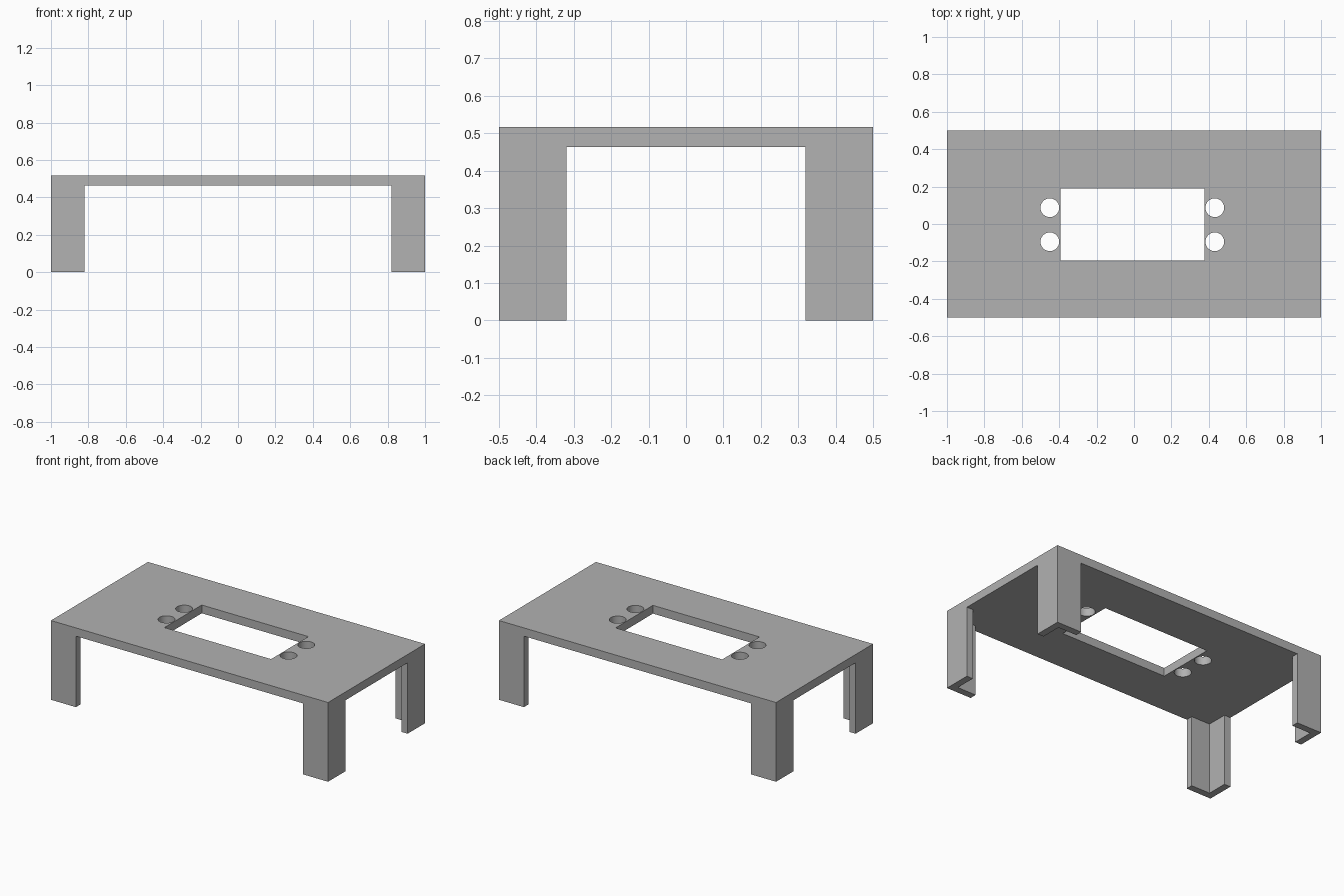
import bpy

# Remove the default cube only
if "Cube" in bpy.data.objects:
    bpy.data.objects.remove(bpy.data.objects["Cube"], do_unlink=True)

HALF_X, HALF_Y = 1.0, 0.5
TOP, UNDER = 0.517, 0.463
LEG, WALL = 0.18, 0.045

# Single grey material
grey = bpy.data.materials.new("plain grey")
grey.use_nodes = True
colour = (0.445, 0.445, 0.445, 1)
grey.diffuse_color = colour
grey.node_tree.nodes["Principled BSDF"].inputs["Base Color"].default_value = colour


def prism(name, outline, z0, z1):
    """Extrude a counter-clockwise outline from z0 to z1."""
    n = len(outline)
    verts = [(x, y, z) for z in (z0, z1) for x, y in outline]
    faces = [tuple(reversed(range(n))), tuple(range(n, 2 * n))]
    faces += [(i, (i + 1) % n, n + (i + 1) % n, n + i) for i in range(n)]
    mesh = bpy.data.meshes.new(name)
    mesh.from_pydata(verts, [], faces)
    mesh.materials.append(grey)
    obj = bpy.data.objects.new(name, mesh)
    bpy.context.collection.objects.link(obj)
    return obj


def rectangle(x0, x1, y0, y1):
    return [(x0, y0), (x1, y0), (x1, y1), (x0, y1)]


def cut(target, cutter):
    cutter.hide_render = True
    cutter.hide_set(True)
    cutter.display_type = 'WIRE'
    mod = target.modifiers.new(cutter.name, 'BOOLEAN')
    mod.operation = 'DIFFERENCE'
    mod.solver = 'EXACT'
    mod.object = cutter
    bpy.context.view_layer.objects.active = target
    bpy.ops.object.modifier_apply(modifier=mod.name)
    bpy.data.objects.remove(cutter, do_unlink=True)


# Top plate with a rectangular window
plate = prism("top_plate", rectangle(-HALF_X, HALF_X, -HALF_Y, HALF_Y), UNDER, TOP)
cut(plate, prism("window_cutter", rectangle(-0.394, 0.376, -0.196, 0.189), 0.3, 0.7))

# Two round screw holes on each side of the window
for x in (-0.45, 0.432):
    for y in (-0.095, 0.087):
        bpy.ops.mesh.primitive_cylinder_add(vertices=48, radius=0.05, depth=0.4,
                                            location=(x, y, TOP))
        hole = bpy.context.object
        hole.name = "hole_cutter"
        hole.data.materials.append(grey)
        cut(plate, hole)

bpy.ops.object.select_all(action='DESELECT')
plate.select_set(True)
bpy.context.view_layer.objects.active = plate
bpy.ops.object.shade_smooth_by_angle()

# Four L-shaped corner legs, mirrored from one outline
corner = [(HALF_X, HALF_Y), (HALF_X - LEG, HALF_Y), (HALF_X - LEG, HALF_Y - WALL),
          (HALF_X - WALL, HALF_Y - WALL), (HALF_X - WALL, HALF_Y - LEG),
          (HALF_X, HALF_Y - LEG)]
for sx, side in ((1, "left"), (-1, "right")):
    for sy, end in ((1, "back"), (-1, "front")):
        outline = [(sx * x, sy * y) for x, y in corner]
        if sx * sy < 0:
            outline.reverse()
        prism(f"{end}_{side}_leg", outline, 0, UNDER)
